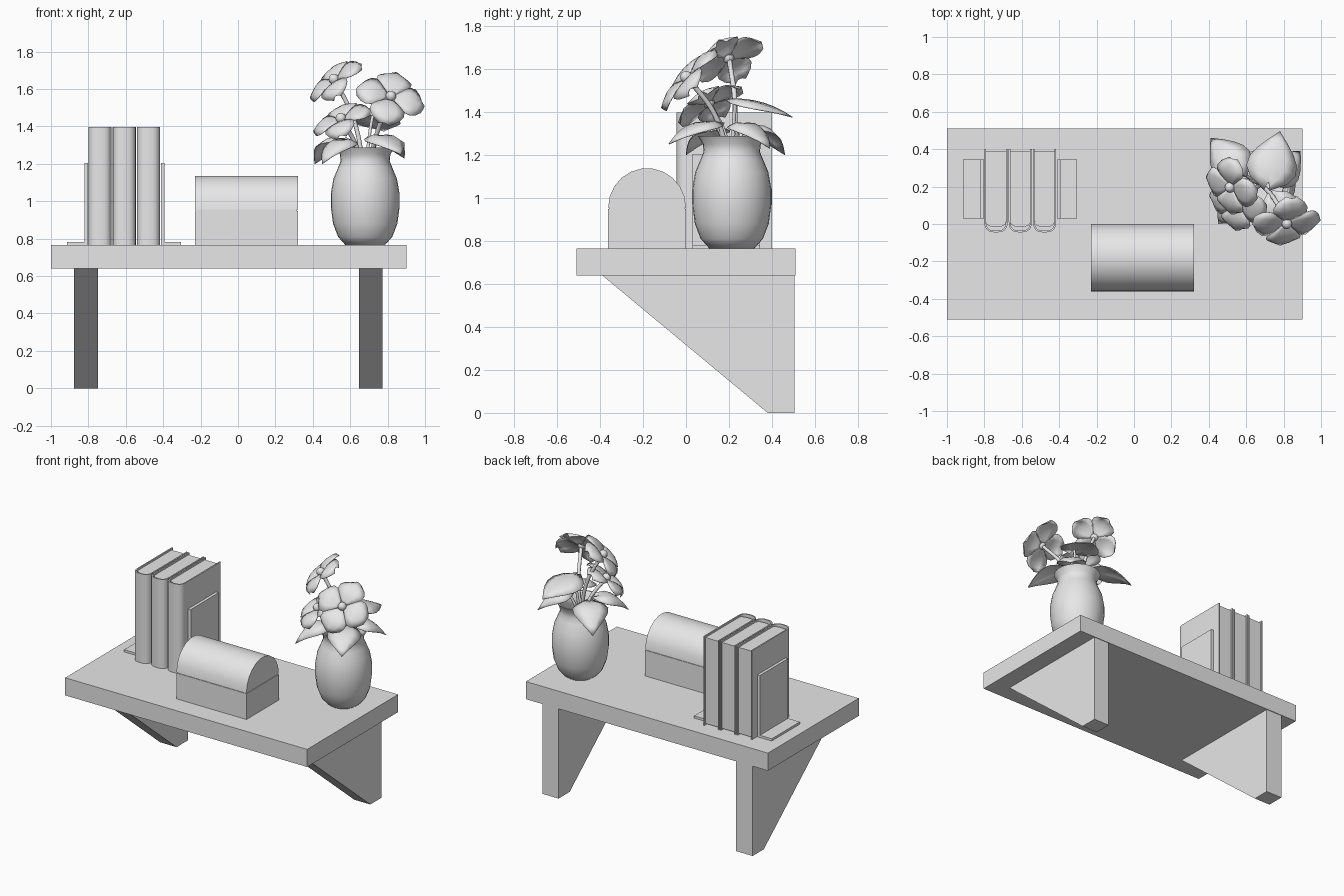
import bpy, bmesh, math
from mathutils import Vector

cube = bpy.data.objects.get("Cube")
if cube:
    bpy.data.objects.remove(cube, do_unlink=True)

grey = bpy.data.materials.new("plain grey")
grey.use_nodes = True
grey.diffuse_color = (0.8, 0.8, 0.8, 1)
grey.node_tree.nodes["Principled BSDF"].inputs["Base Color"].default_value = (0.8, 0.8, 0.8, 1)


def finish(name, bm, smooth=None):
    bmesh.ops.recalc_face_normals(bm, faces=bm.faces[:])
    mesh = bpy.data.meshes.new(name)
    bm.to_mesh(mesh)
    bm.free()
    return link(name, mesh, smooth)


def link(name, data, smooth=None):
    data.materials.append(grey)
    ob = bpy.data.objects.new(name, data)
    bpy.context.collection.objects.link(ob)
    if smooth:
        bpy.ops.object.select_all(action='DESELECT')
        ob.select_set(True)
        bpy.context.view_layer.objects.active = ob
        bpy.ops.object.shade_smooth_by_angle(angle=math.radians(smooth))
    return ob


def prism(name, outline, axis, low, high, smooth=None):
    """Extrude a 2D outline along the x or z axis."""
    bm = bmesh.new()
    place = (lambda p: (low, p[0], p[1])) if axis == 'x' else (lambda p: (p[0], p[1], low))
    face = bm.faces.new([bm.verts.new(place(p)) for p in outline])
    moved = bmesh.ops.extrude_face_region(bm, geom=[face])["geom"]
    step = Vector((high - low, 0, 0)) if axis == 'x' else Vector((0, 0, high - low))
    bmesh.ops.translate(bm, vec=step, verts=[g for g in moved if isinstance(g, bmesh.types.BMVert)])
    if not any(face in v.link_faces for v in face.verts if face.is_valid):
        bm.faces.new([bm.verts[i] for i in range(len(outline))])
    return finish(name, bm, smooth)


def box(name, x, y, z):
    corners = [(x[0], y[0]), (x[1], y[0]), (x[1], y[1]), (x[0], y[1])]
    return prism(name, corners, 'z', z[0], z[1])


def sheet(name, rows, thickness):
    """Thin curved surface through rows of points."""
    bm = bmesh.new()
    grid = [[bm.verts.new(p) for p in row] for row in rows]
    for a, b in zip(grid, grid[1:]):
        for i in range(len(a) - 1):
            bm.faces.new((a[i], a[i + 1], b[i + 1], b[i]))
    bmesh.ops.remove_doubles(bm, verts=bm.verts[:], dist=0.0005)
    ob = finish(name, bm, 50)
    mod = ob.modifiers.new("thickness", 'SOLIDIFY')
    mod.thickness = thickness
    mod.offset = 0
    return ob


def stem(name, points, radius):
    curve = bpy.data.curves.new(name, 'CURVE')
    curve.dimensions = '3D'
    curve.bevel_depth = radius
    curve.bevel_resolution = 2
    curve.use_fill_caps = True
    spline = curve.splines.new('BEZIER')
    spline.bezier_points.add(len(points) - 1)
    for bp, p in zip(spline.bezier_points, points):
        bp.co = p
        bp.handle_left_type = bp.handle_right_type = 'AUTO'
    return link(name, curve)


# Shelf board and its two wedge brackets
TOP = 0.765
box("shelf_board", (-1, 0.9), (-0.51, 0.51), (0.64, TOP))
wedge = [(0.505, 0), (0.38, 0), (-0.39, 0.64), (0.505, 0.64)]
prism("right_bracket", wedge, 'x', -0.877, -0.748)
prism("left_bracket", wedge, 'x', 0.647, 0.773)

# Books: wrapped cover with rounded spine, and a page block
def cover_arc(x0, x1, depth, base):
    mid, half = (x0 + x1) / 2, (x1 - x0) / 2
    arc = []
    for i in range(13):
        a = math.pi * i / 12
        c, s = math.cos(a), math.sin(a)
        arc.append((mid - half * math.copysign(abs(c) ** 0.75, c), base - depth * s ** 0.75))
    return arc


for n in range(3):
    x0 = -0.8 + n * 0.13
    x1 = x0 + 0.124
    t = 0.009
    outer = [(x0, 0.4)] + cover_arc(x0, x1, 0.06, 0.015) + [(x1, 0.4)]
    inner = [(x0 + t, 0.4)] + cover_arc(x0 + t, x1 - t, 0.051, 0.015) + [(x1 - t, 0.4)]
    prism(f"book_cover_{n + 1}", outer + inner[::-1], 'z', TOP, 1.397, 40)
    pages = [(x0 + t, 0.388)] + cover_arc(x0 + t, x1 - t, 0.03, 0.015) + [(x1 - t, 0.388)]
    prism(f"book_pages_{n + 1}", pages, 'z', TOP + 0.01, 1.385, 40)

# Bookends
for side, foot, plate in (("right", (-0.915, -0.802), (-0.822, -0.802)),
                          ("left", (-0.413, -0.305), (-0.413, -0.392))):
    box(side + "_bookend_foot", foot, (0.03, 0.345), (TOP, 0.781))
    box(side + "_bookend_plate", plate, (0.03, 0.345), (TOP, 1.205))

# Chest with barrel lid
box("chest_body", (-0.23, 0.32), (-0.362, 0), (TOP, 0.948))
box("chest_seam", (-0.226, 0.316), (-0.358, -0.004), (0.94, 0.96))
lid = [(-0.181 - 0.181 * math.cos(math.pi * i / 11), 0.955 + 0.183 * math.sin(math.pi * i / 11))
       for i in range(12)]
prism("chest_lid", lid, 'x', -0.23, 0.32, 35)

# Vase, turned from a profile
VX, VY = 0.68, 0.213
profile = [(0, 0.765), (0.105, 0.765), (0.145, 0.81), (0.172, 0.88), (0.184, 0.97),
           (0.184, 1.04), (0.17, 1.12), (0.145, 1.18), (0.131, 1.215), (0.135, 1.25),
           (0.157, 1.288), (0.146, 1.288), (0.122, 1.25), (0.118, 1.215), (0.14, 1.14), (0, 1.1)]
bm = bmesh.new()
verts = [bm.verts.new((VX + r, VY, z)) for r, z in profile]
edges = [bm.edges.new(pair) for pair in zip(verts, verts[1:])]
bmesh.ops.spin(bm, geom=verts + edges, cent=(VX, VY, 0), axis=(0, 0, 1),
               angle=math.tau, steps=28, use_duplicate=False)
bmesh.ops.remove_doubles(bm, verts=bm.verts[:], dist=0.0005)
finish("vase", bm, 50)


# Flowers: four cupped petals round a button, on a bent stem
def flower(name, centre, normal, roll, size):
    c, n = Vector(centre), Vector(normal).normalized()
    up = (Vector((0, 0, 1)) - n * n.z).normalized()
    right = up.cross(n)
    widths = [0.06, 0.42, 0.78, 0.98, 1, 0.8, 0.3]
    for k in range(4):
        a = math.radians(roll + 90 * k)
        out = right * math.cos(a) + up * math.sin(a)
        across = n.cross(out)
        rows = []
        for i, w in enumerate(widths):
            s = i / (len(widths) - 1)
            lift = 0.035 * math.sin(s * 2.6) - 0.02 * s
            rows.append([c + out * size * (0.06 + 0.94 * s - 0.05 * s * j * j)
                         + across * j * w * size * 0.5
                         + n * (lift - 0.022 * j * j * s) for j in (-1, -0.5, 0, 0.5, 1)])
        sheet(f"{name}_petal_{k + 1}", rows, 0.004)
    bm = bmesh.new()
    bmesh.ops.create_uvsphere(bm, u_segments=12, v_segments=8, radius=0.028)
    bmesh.ops.translate(bm, vec=c + n * 0.012, verts=bm.verts[:])
    finish(name + "_button", bm, 60)
    root = Vector((VX, VY, 1.12))
    bend = root.lerp(c - n * 0.1, 0.6) + Vector((0, 0, 0.04))
    stem(name + "_stem", [root, bend, c - n * 0.004], 0.012)


flower("front_flower", (0.815, 0.01, 1.555), (0.2, -0.74, 0.64), -20, 0.187)
flower("tall_flower", (0.52, 0.2, 1.645), (-0.6, -0.38, 0.7), 48, 0.17)
flower("low_flower", (0.555, 0.11, 1.435), (-0.42, -0.42, 0.8), 35, 0.168)


# Leaves: heart shaped, folded along the midrib, drooping to the tip
def leaf(name, base, tip, width, arch):
    b, t = Vector(base), Vector(tip)
    flat = Vector((t.x - b.x, t.y - b.y, 0)).normalized()
    side = Vector((-flat.y, flat.x, 0))
    widths = [0.1, 0.75, 1, 0.95, 0.72, 0.38, 0]
    rows = []
    for i, w in enumerate(widths):
        s = i / (len(widths) - 1)
        mid = b.lerp(t, s) + Vector((0, 0, arch * 4 * s * (1 - s)))
        rows.append([mid + side * j * w * width / 2 + Vector((0, 0, 0.035 * w * (abs(j) - j * j * 1.7)))
                     - flat * 0.05 * abs(j) * (1 - s) for j in (-1, -0.5, 0, 0.5, 1)])
    sheet(name, rows, 0.004)
    root = Vector((VX, VY, 1.14))
    stem(name + "_stalk", [root, root.lerp(b, 0.6) + Vector((0, 0, 0.03)), b], 0.009)


leaf("back_leaf", (0.72, 0.23, 1.46), (0.78, 0.495, 1.375), 0.27, 0.02)
leaf("back_right_leaf", (0.56, 0.28, 1.33), (0.41, 0.46, 1.2), 0.23, 0.05)
leaf("front_right_leaf", (0.58, 0.15, 1.32), (0.45, 0, 1.2), 0.2, 0.05)
leaf("front_left_leaf", (0.75, 0.13, 1.35), (0.87, -0.08, 1.25), 0.22, 0.035)
leaf("back_left_leaf", (0.76, 0.25, 1.34), (0.89, 0.39, 1.23), 0.2, 0.045)
